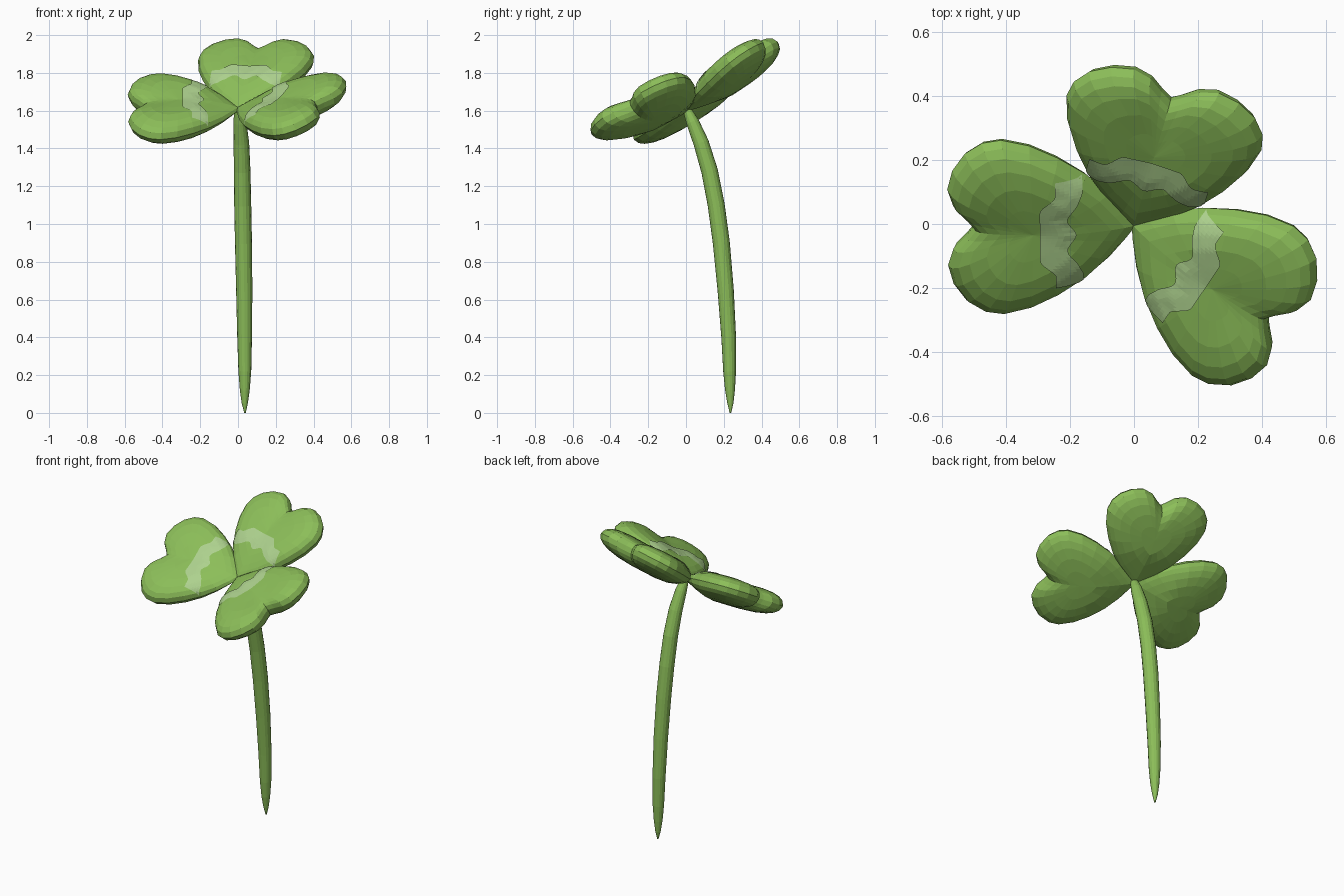
import bpy, bmesh, math
from mathutils import Vector, Matrix
from mathutils.bvhtree import BVHTree

if "Cube" in bpy.data.objects:
    bpy.data.objects.remove(bpy.data.objects["Cube"])


def material(name, rgb):
    m = bpy.data.materials.new(name)
    m.diffuse_color = (*rgb, 1)
    m.use_nodes = True
    m.node_tree.nodes["Principled BSDF"].inputs["Base Color"].default_value = m.diffuse_color
    return m


GREEN = material("leaf green", (0.262, 0.515, 0.10))
PALE = material("pale green", (0.42, 0.64, 0.27))


def add_object(name, bm, mat, matrix=None):
    if matrix:
        bm.transform(matrix)
    me = bpy.data.meshes.new(name)
    bm.to_mesh(me)
    me.materials.append(mat)
    ob = bpy.data.objects.new(name, me)
    bpy.context.collection.objects.link(ob)
    return ob


# Half outline of the heart-shaped leaflet: (along, across)
HALF = [(0.025, 0.05), (0.08, 0.12), (0.15, 0.188), (0.24, 0.25), (0.33, 0.297),
        (0.42, 0.32), (0.48, 0.31), (0.535, 0.272), (0.575, 0.21),
        (0.592, 0.14), (0.574, 0.08), (0.535, 0.035)]
OUTLINE = ([(-0.01, 0.0)] + HALF + [(0.51, 0.0)]
           + [(u, -v) for u, v in reversed(HALF)])
CENTRE = Vector((0.32, 0.0))
RINGS = [0.3, 0.55, 0.75, 0.88, 0.96]
TOP, BOTTOM = 0.074, -0.088


def leaf_mesh():
    bm = bmesh.new()

    def ring(r, height, power, groove):
        out = []
        for p in OUTLINE:
            q = CENTRE + (Vector(p) - CENTRE) * r
            w = height * math.sqrt(max(0, 1 - r ** power))
            w *= 0.4 + 0.6 * min(1, max(0, q.x) / 0.22)   # thinner at the apex
            w -= groove * math.exp(-(q.y / 0.1) ** 2) * max(0, q.x) / 0.5 * (1 - r ** 6)
            out.append(bm.verts.new((q.x, q.y, w)))
        return out

    top_c = bm.verts.new((CENTRE.x, 0, TOP - 0.016))
    bot_c = bm.verts.new((CENTRE.x, 0, BOTTOM))
    rings = [ring(r, TOP, 5, 0.025) for r in RINGS]
    rings.append(ring(1.0, 0, 1, 0))
    rings += [ring(r, BOTTOM, 3, 0) for r in reversed(RINGS)]
    n = len(OUTLINE)
    for i in range(n):
        j = (i + 1) % n
        bm.faces.new((top_c, rings[0][i], rings[0][j]))
        bm.faces.new((bot_c, rings[-1][j], rings[-1][i]))
        for a, b in zip(rings, rings[1:]):
            bm.faces.new((a[i], b[i], b[j], a[j]))
    bmesh.ops.recalc_face_normals(bm, faces=bm.faces)
    return bm


def band_mesh(leaf):
    # Scalloped pale band draped just above the top of the leaflet
    tree = BVHTree.FromBMesh(leaf)
    bm = bmesh.new()
    cols, rows = 40, 6
    grid = []
    for i in range(cols + 1):
        v = -0.195 + 0.39 * i / cols
        t = min(1, max(0, (abs(v) - 0.09) / 0.06))
        step = t * t * (3 - 2 * t)
        inner = 0.198 - 0.014 * math.cos(v * 57) * (1 - step) - 0.035 * step
        outer = 0.300 - 0.050 * step
        col = []
        for k in range(rows + 1):
            u = inner + (outer - inner) * k / rows
            hit = tree.ray_cast(Vector((u, v, 1)), Vector((0, 0, -1)))[0]
            col.append(bm.verts.new((u, v, hit.z + 0.005)) if hit else None)
        grid.append(col)
    for a, b in zip(grid, grid[1:]):
        for k in range(rows):
            q = [p for p in (a[k], a[k + 1], b[k + 1], b[k]) if p]
            if len(q) > 2:
                bm.faces.new(q)
    return bm


# Leaflets: name, heading in degrees, plane slopes in x and y, scale
for name, heading, sx, sy, scale in [("back", 73.5, 0.19, 0.74, 0.99),
                                     ("left", 181, -0.02, 0.61, 0.985),
                                     ("right", -35, 0.345, 0.43, 1.0)]:
    a = math.radians(heading)
    c, s = math.cos(a), math.sin(a)
    axis = Vector((c, s, sx * c + sy * s)).normalized()
    normal = Vector((-sx, -sy, 1)).normalized()
    side = normal.cross(axis)
    m = Matrix((axis, side, normal)).transposed().to_4x4()
    m = Matrix.Translation((0, 0, 1.607)) @ m @ Matrix.Scale(scale, 4)
    leaf = leaf_mesh()
    band = band_mesh(leaf)
    add_object(name + "_leaflet", leaf, GREEN, m)
    add_object(name + "_leaflet_band", band, PALE, m)

# Curved stem, pointed at the foot: (x, y, z, radius)
STEM = [(0.037, 0.235, 0.0, 0.004), (0.036, 0.235, 0.05, 0.016),
        (0.036, 0.233, 0.12, 0.026), (0.036, 0.231, 0.22, 0.034),
        (0.035, 0.226, 0.40, 0.039), (0.033, 0.210, 0.65, 0.043),
        (0.029, 0.187, 0.90, 0.045), (0.025, 0.160, 1.10, 0.045),
        (0.022, 0.125, 1.28, 0.044), (0.018, 0.080, 1.43, 0.041),
        (0.010, 0.035, 1.54, 0.034), (0.003, 0.008, 1.60, 0.024)]
bm = bmesh.new()
SIDES = 16
pts = [Vector(p[:3]) for p in STEM]
loops = []
for i, p in enumerate(STEM):
    d = pts[min(i + 1, len(pts) - 1)] - pts[max(i - 1, 0)]
    ex = Vector((0, 1, 0)).cross(d).normalized()
    ey = d.normalized().cross(ex)
    loops.append([bm.verts.new(pts[i] + p[3] * (ex * math.cos(t) + ey * math.sin(t)))
                  for t in (2 * math.pi * k / SIDES for k in range(SIDES))])
for a, b in zip(loops, loops[1:]):
    for k in range(SIDES):
        j = (k + 1) % SIDES
        bm.faces.new((a[k], a[j], b[j], b[k]))
bm.faces.new(list(reversed(loops[0])))
bm.faces.new(loops[-1])
bmesh.ops.recalc_face_normals(bm, faces=bm.faces)
add_object("stem", bm, GREEN)
